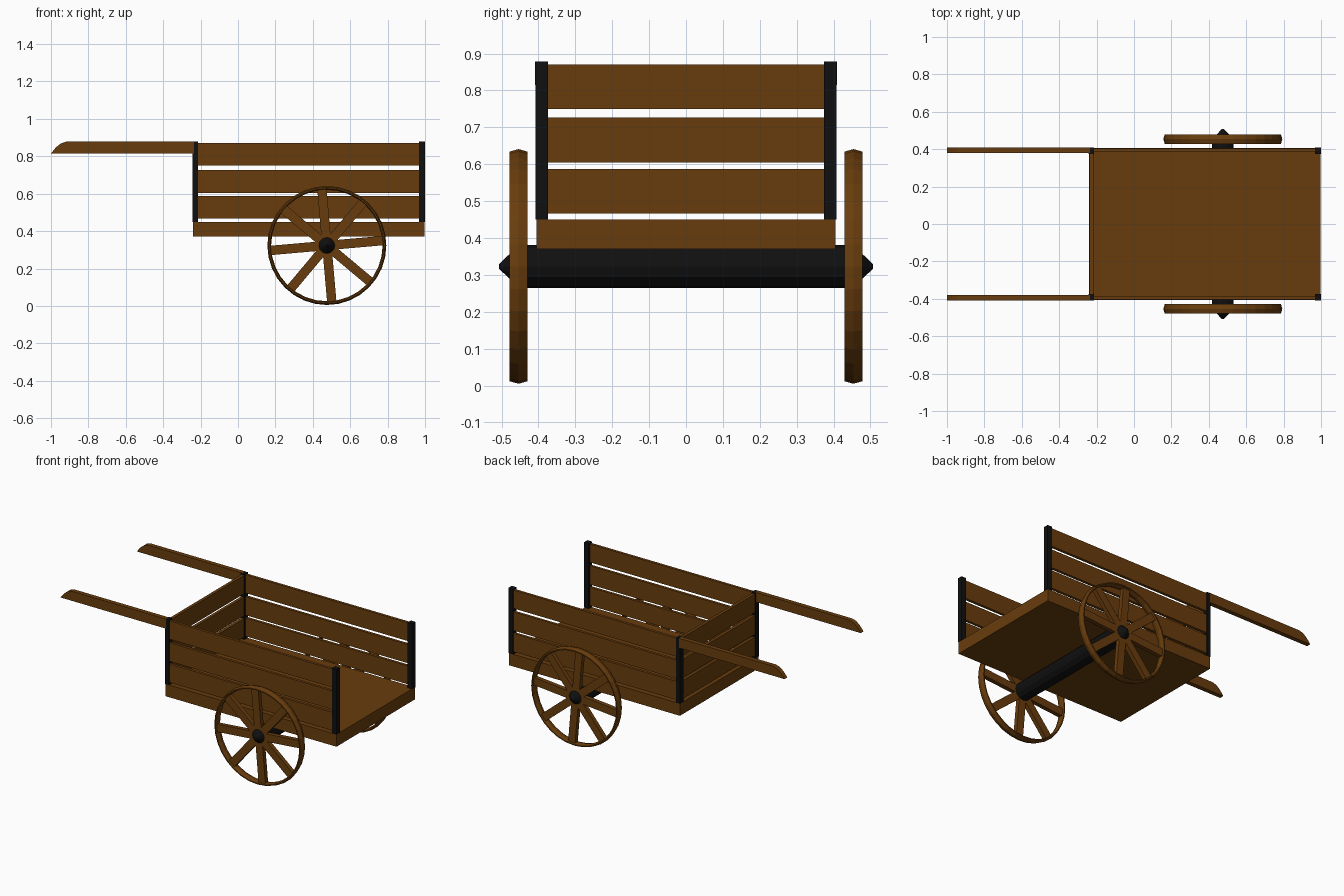
import bpy, bmesh
from math import pi, cos, sin, radians
from mathutils import Matrix

if "Cube" in bpy.data.objects:
    bpy.data.objects.remove(bpy.data.objects["Cube"])


def material(name, rgb):
    m = bpy.data.materials.new(name)
    m.diffuse_color = (*rgb, 1)
    m.use_nodes = True
    m.node_tree.nodes["Principled BSDF"].inputs["Base Color"].default_value = m.diffuse_color
    return m


wood = material("brown_wood", (0.14, 0.046, 0.004))
iron = material("black_iron", (0.005, 0.005, 0.005))


def finish(name, bm, mat):
    bmesh.ops.recalc_face_normals(bm, faces=bm.faces[:])
    me = bpy.data.meshes.new(name)
    bm.to_mesh(me)
    bm.free()
    me.materials.append(mat)
    ob = bpy.data.objects.new(name, me)
    bpy.context.collection.objects.link(ob)
    return ob


def add_box(bm, x0, x1, y0, y1, z0, z1, rot=Matrix()):
    place = Matrix.Translation(((x0 + x1) / 2, (y0 + y1) / 2, (z0 + z1) / 2))
    size = Matrix.Diagonal((x1 - x0, y1 - y0, z1 - z0, 1))
    bmesh.ops.create_cube(bm, size=1, matrix=rot @ place @ size)


def box(name, mat, *dims):
    bm = bmesh.new()
    add_box(bm, *dims)
    return finish(name, bm, mat)


def lathe(bm, profile, sides, centre, closed):
    """Spin (radius, y) points about the y direction through centre (x, z)."""
    rings = []
    for i in range(sides):
        a = 2 * pi * i / sides
        rings.append([bm.verts.new((centre[0] + r * cos(a), y, centre[1] + r * sin(a)))
                      for r, y in profile])
    n = len(profile)
    for i in range(sides):
        p, q = rings[i], rings[(i + 1) % sides]
        for j in range(n if closed else n - 1):
            k = (j + 1) % n
            bm.faces.new((p[j], p[k], q[k], q[j]))
    if not closed:
        for j in (0, n - 1):
            bm.faces.new([ring[j] for ring in rings])


HUB = (0.475, 0.323)
PLANKS = [(0.467, 0.587), (0.605, 0.727), (0.75, 0.87)]

# Bed and the closed end wall
box("bed", wood, -0.24, 0.997, -0.405, 0.405, 0.37, 0.45)
for i, (z0, z1) in enumerate(PLANKS):
    box(f"end_plank_{i + 1}", wood, -0.237, -0.217, -0.38, 0.38, z0, z1)

# Axle with pointed ends
bm = bmesh.new()
lathe(bm, [(0.006, -0.507), (0.058, -0.453), (0.058, 0.453), (0.006, 0.507)], 12, HUB, False)
finish("axle", bm, iron)

for side, s in (("left", 1), ("right", -1)):
    # Side planks
    for i, (z0, z1) in enumerate(PLANKS):
        y0, y1 = sorted((s * 0.386, s * 0.404))
        box(f"{side}_plank_{i + 1}", wood, -0.225, 0.975, y0, y1, z0, z1)

    # Corner posts
    y0, y1 = sorted((s * 0.374, s * 0.408))
    box(f"{side}_inner_post", iron, -0.242, -0.215, y0, y1, 0.45, 0.878)
    box(f"{side}_outer_post", iron, 0.967, 1.0, y0, y1, 0.45, 0.878)

    # Handle with a rounded tip
    bm = bmesh.new()
    outline = [(-1, 0.815), (-0.973, 0.848), (-0.947, 0.869), (-0.918, 0.878),
               (-0.235, 0.878), (-0.235, 0.815)]
    face = bm.faces.new([bm.verts.new((x, s * 0.38, z)) for x, z in outline])
    new = bmesh.ops.extrude_face_region(bm, geom=[face])["geom"]
    bmesh.ops.translate(bm, vec=(0, s * 0.029, 0),
                        verts=[v for v in new if isinstance(v, bmesh.types.BMVert)])
    finish(f"{side}_handle", bm, wood)

    # Wheel rim with a ridged tread
    yc = s * 0.454
    bm = bmesh.new()
    rim = [(0.318, 0), (0.311, 0.025), (0.304, 0.025), (0.298, 0),
           (0.304, -0.025), (0.311, -0.025)]
    lathe(bm, [(r, yc + y) for r, y in rim], 32, HUB, True)
    finish(f"{side}_wheel_rim", bm, wood)

    # Eight spokes
    bm = bmesh.new()
    for i in range(8):
        turn = (Matrix.Translation((HUB[0], yc, HUB[1]))
                @ Matrix.Rotation(-radians(5 + 45 * i), 4, 'Y'))
        add_box(bm, 0.03, 0.303, -0.014, 0.014, -0.025, 0.025, turn)
    finish(f"{side}_spokes", bm, wood)
